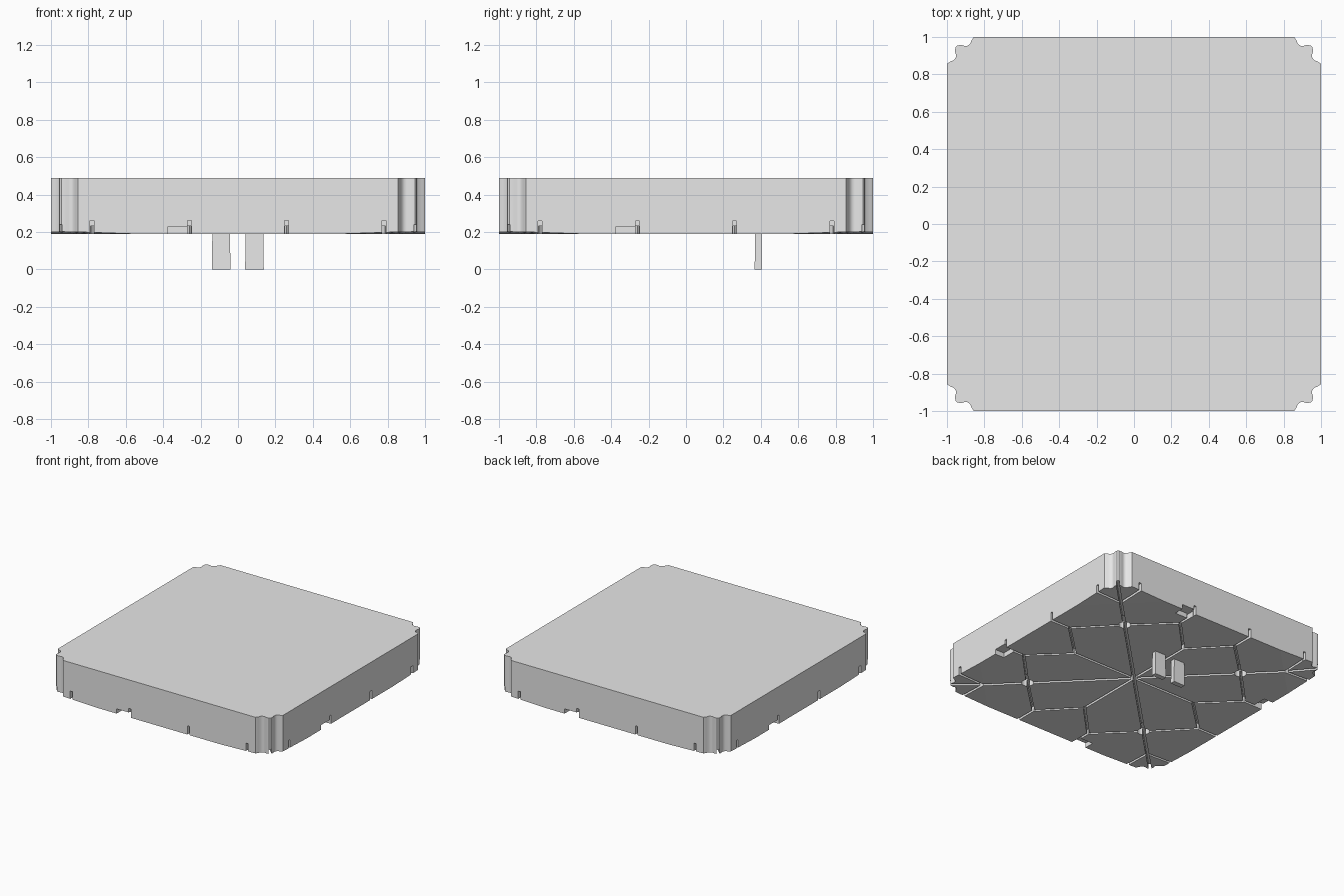
import bpy, bmesh, math
from mathutils import Vector, Matrix

if "Cube" in bpy.data.objects:
    bpy.data.objects.remove(bpy.data.objects["Cube"], do_unlink=True)

BASE, TOP = 0.19, 0.49
HUB = 0.55       # round pockets sit on the diagonals
KNEE = (0.83, 0.26)

grey = bpy.data.materials.new("light_grey")
grey.use_nodes = True
grey.diffuse_color = (0.8, 0.8, 0.8, 1)
grey.node_tree.nodes["Principled BSDF"].inputs["Base Color"].default_value = (0.8, 0.8, 0.8, 1)


def make_object(name, bm):
    bmesh.ops.recalc_face_normals(bm, faces=bm.faces)
    mesh = bpy.data.meshes.new(name)
    bm.to_mesh(mesh)
    bm.free()
    mesh.materials.append(grey)
    obj = bpy.data.objects.new(name, mesh)
    bpy.context.collection.objects.link(obj)
    return obj


def add_box(bm, centre, size, angle=0):
    matrix = (Matrix.Translation(centre) @ Matrix.Rotation(angle, 4, 'Z')
              @ Matrix.Diagonal((*size, 1)))
    return bmesh.ops.create_cube(bm, size=1, matrix=matrix)["verts"]


def add_groove(bm, a, b, depth, width=0.018):
    a, b = Vector(a), Vector(b)
    d, mid = b - a, (a + b) / 2
    low = BASE - 0.05
    add_box(bm, (mid.x, mid.y, (low + BASE + depth) / 2),
            (d.length + width * 0.5, width, BASE + depth - low), math.atan2(d.y, d.x))


def turn(p, quarter):
    for _ in range(quarter):
        p = (-p[1], p[0])
    return p


# Slab with scalloped corners
half = [(1, .856), (.983, .868), (.963, .876), (.953, .89), (.952, .905), (.957, .92), (.955, .945)]
corner = half + [(y, x) for x, y in reversed(half)]
outline = [turn(p, q) for q in range(4) for p in corner]
bm = bmesh.new()
face = bm.faces.new([bm.verts.new((x, y, BASE)) for x, y in outline])
ext = bmesh.ops.extrude_face_region(bm, geom=[face])["geom"]
bmesh.ops.translate(bm, vec=(0, 0, TOP - BASE),
                    verts=[v for v in ext if isinstance(v, bmesh.types.BMVert)])

# Shallow facets lift the underside at each corner
for q in range(4):
    sx, sy = turn((1, 1), q)
    cut = bmesh.ops.bisect_plane(
        bm, geom=bm.verts[:] + bm.edges[:] + bm.faces[:], dist=1e-5,
        plane_co=(sx * 0.775, sy * 0.775, BASE),
        plane_no=(sx * 0.035, sy * 0.035, -1), clear_outer=True)
    edges = [e for e in cut["geom_cut"] if isinstance(e, bmesh.types.BMEdge)]
    bmesh.ops.holes_fill(bm, edges=edges, sides=0)
slab = make_object("slab", bm)

# Cutter: grooves, round pockets and edge notches under the slab
bm = bmesh.new()
for s in (1, -1):
    add_groove(bm, (-1, -s), (1, s), 0.050 + 0.001 * s, 0.022)
for q in range(4):
    step = q * 0.0002
    side = turn((HUB + 0.01, 0), q)
    add_groove(bm, (0, 0), side, 0.045 + step)
    for s in (1, -1):
        knee = turn((KNEE[0], s * KNEE[1]), q)
        add_groove(bm, side, knee, 0.046 + s * 0.0004 + step)
        add_groove(bm, knee, turn((HUB, s * HUB), q), 0.048 + s * 0.0004 + step)
        add_groove(bm, knee, turn((1.05, s * KNEE[1]), q), 0.043 + step)
        add_groove(bm, turn((0.79, s * 0.78), q), turn((1.05, s * 0.78), q), 0.041 + step)
        for y in (0.26, 0.78):
            add_groove(bm, turn((0.975, s * y), q), turn((1.06, s * y), q), 0.07 + step, 0.021)
    hx, hy = turn((HUB, HUB), q)
    bmesh.ops.create_cone(bm, cap_ends=True, segments=20, radius1=0.045, radius2=0.045,
                          depth=0.1, matrix=Matrix.Translation((hx, hy, BASE + 0.007)))
    x, y = turn((0.99, -0.318), q)
    size = (0.14, 0.12) if q % 2 == 0 else (0.12, 0.14)
    add_box(bm, (x, y, BASE), (*size, 0.076))
cutter = make_object("groove_cutter", bm)
cutter.hide_render = True

mod = slab.modifiers.new("grooves", 'BOOLEAN')
mod.operation = 'DIFFERENCE'
mod.solver = 'EXACT'
mod.use_self = True
mod.object = cutter
bpy.ops.object.select_all(action='DESELECT')
slab.select_set(True)
bpy.context.view_layer.objects.active = slab
bpy.ops.object.modifier_apply(modifier=mod.name)
bpy.data.objects.remove(cutter, do_unlink=True)

# Smooth scallops, flat top and underside
bpy.ops.object.shade_smooth_by_angle(angle=math.radians(40))
for p in slab.data.polygons:
    if abs(p.normal.z) > 0.5:
        p.use_smooth = False

# Two slightly tapered pegs under the slab
for name, x in (("right_peg", -0.09), ("left_peg", 0.088)):
    bm = bmesh.new()
    verts = add_box(bm, (x, 0.387, 0.1), (0.094, 0.036, 0.2))
    for v in verts:
        if v.co.z < 0.1:
            v.co.x = x + (v.co.x - x) * 1.06
            v.co.y = 0.387 + (v.co.y - 0.387) * 1.1
    make_object(name, bm)
